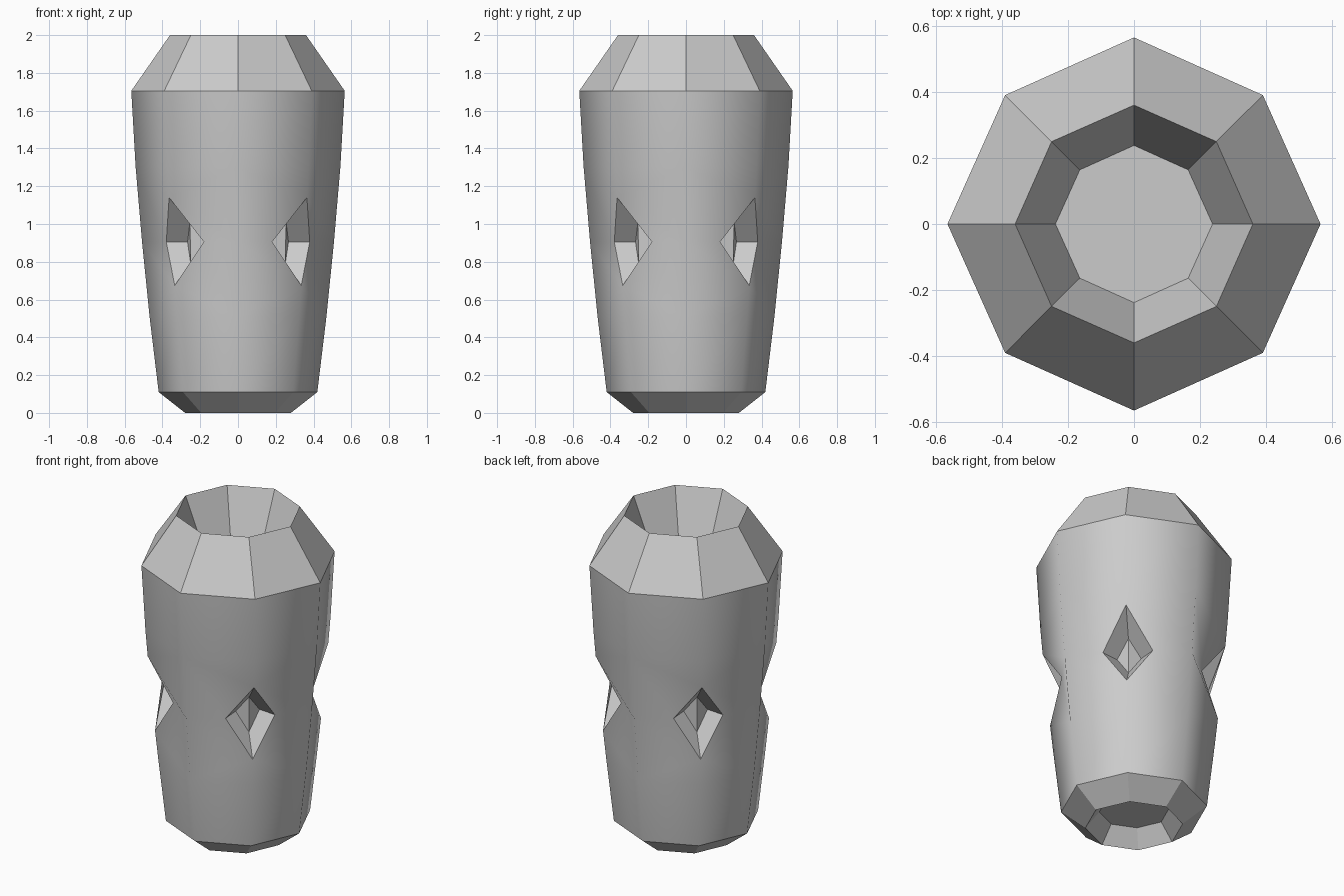
import bpy, bmesh
from math import sin, cos, pi

if "Cube" in bpy.data.objects:
    bpy.data.objects.remove(bpy.data.objects["Cube"])

bm = bmesh.new()

def point(col, r, z, side=0.0):
    """Vertex in column col (45 degree steps): radius, height, sideways offset."""
    a = col * pi / 4
    return bm.verts.new((r * cos(a) - side * sin(a), r * sin(a) + side * cos(a), z))

def ring(r_axis, r_diag, z):
    return [point(k, r_diag if k % 2 else r_axis, z) for k in range(8)]

def bridge(low, high):
    for k in range(8):
        n = (k + 1) % 8
        bm.faces.new((low[k], low[n], high[n], high[k]))

# Bottom recess and chamfer
floor_low = ring(0.20, 0.196, 0.10)
foot = ring(0.28, 0.275, 0.0)
base = ring(0.42, 0.412, 0.11)
bm.faces.new(floor_low)
bridge(floor_low, foot)
bridge(foot, base)

# Top chamfer and recess
shoulder = ring(0.565, 0.552, 1.705)
rim = ring(0.36, 0.353, 2.0)
floor_high = ring(0.238, 0.232, 1.70)
bridge(shoulder, rim)
bridge(rim, floor_high)
bm.faces.new(floor_high)

# Plain side bands, smooth shaded
flat_count = len(bm.faces)
lower = ring(0.468, 0.457, 0.508)
upper = ring(0.542, 0.529, 1.303)
bridge(base, lower)
bridge(upper, shoulder)

# Waist with a diamond opening on each diagonal
waist = {k: point(k, 0.508, 0.905) for k in range(0, 8, 2)}
diamonds = []
for k in range(1, 8, 2):
    top, bottom = point(k, 0.516, 1.14), point(k, 0.474, 0.675)
    left, right = point(k, 0.396, 0.905, 0.141), point(k, 0.396, 0.905, -0.141)
    for side, n in ((left, (k + 1) % 8), (right, k - 1)):
        bm.faces.new((lower[k], lower[n], waist[n], side, bottom))
        bm.faces.new((upper[k], top, side, waist[n], upper[n]))
    diamonds.append((k, (top, left, bottom, right)))
bm.faces.ensure_lookup_table()
for f in bm.faces[flat_count:]:
    f.smooth = True

# Tapered pockets behind the diamonds, creased floor
for k, outer in diamonds:
    inner = (point(k, 0.36, 1.01), point(k, 0.31, 0.905, 0.068),
             point(k, 0.354, 0.79), point(k, 0.31, 0.905, -0.068))
    for i in range(4):
        j = (i + 1) % 4
        bm.faces.new((outer[i], outer[j], inner[j], inner[i]))
    bm.faces.new((inner[0], inner[1], inner[2]))
    bm.faces.new((inner[0], inner[2], inner[3]))

bmesh.ops.recalc_face_normals(bm, faces=bm.faces[:])
mesh = bpy.data.meshes.new("carved_body")
bm.to_mesh(mesh)
bm.free()
bpy.context.collection.objects.link(bpy.data.objects.new("carved_body", mesh))
